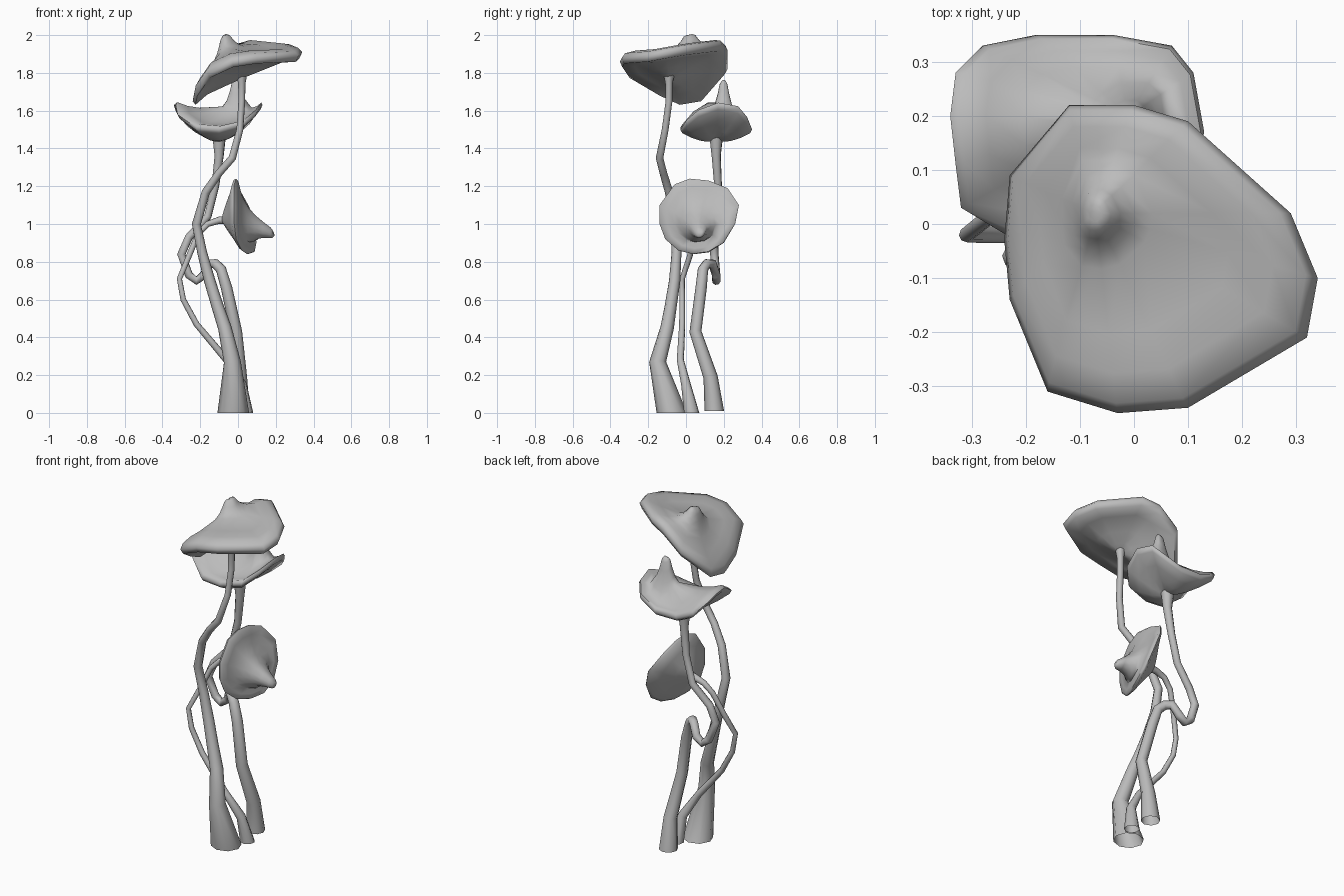
import bpy
import bmesh
from mathutils import Vector

default_cube = bpy.data.objects.get("Cube")
if default_cube:
    bpy.data.objects.remove(default_cube)

UNIT = 0.01  # all coordinates below are given in hundredths

grey = bpy.data.materials.new("plain grey")
grey.use_nodes = True
grey_color = (0.5, 0.5, 0.5, 1)
grey.diffuse_color = grey_color
grey.node_tree.nodes["Principled BSDF"].inputs["Base Color"].default_value = grey_color


def point(values):
    return Vector(values) * UNIT


def smooth(obj, angle):
    bpy.ops.object.select_all(action="DESELECT")
    obj.select_set(True)
    bpy.context.view_layer.objects.active = obj
    bpy.ops.object.shade_smooth_by_angle(angle=angle)


def make_stem(name, path):
    """Tapered tube through (x, y, z, radius) stations, open at the ground."""
    curve = bpy.data.curves.new(name, "CURVE")
    curve.dimensions = "3D"
    curve.bevel_depth = UNIT
    curve.bevel_resolution = 2
    spline = curve.splines.new("POLY")
    spline.points.add(len(path) - 1)
    for target, (x, y, z, radius) in zip(spline.points, path):
        target.co = (*point((x, y, z)), 1)
        target.radius = radius
    obj = bpy.data.objects.new(name, curve)
    bpy.context.collection.objects.link(obj)
    bpy.ops.object.select_all(action="DESELECT")
    obj.select_set(True)
    bpy.context.view_layer.objects.active = obj
    bpy.ops.object.convert(target="MESH")
    # flatten the foot onto the ground
    foot = path[0][2] * UNIT
    for vert in obj.data.vertices:
        if vert.co.z < foot + 0.05:
            vert.co.z = foot
    obj.data.materials.clear()
    obj.data.materials.append(grey)
    smooth(obj, 1.2)


def make_cap(name, rim, base, spike, socket, width, sag, bow, lip):
    """Thin dish: a spike rises from base, the underside narrows to the socket."""
    rim = [point(p) for p in rim]
    base, spike, socket = point(base), point(spike), point(socket)
    up = spike.normalized()
    rings = []
    # spike, as rings of fixed radius
    for radius, height in ((0.8, 1), (1.6, 0.92), (2.4, 0.65), (3.6, 0.35), (5.2, 0.15)):
        rings.append([base + (p - base).normalized() * radius * width * UNIT
                      + (spike * height) + up * sag * (1 - height) * UNIT for p in rim])
    # upper surface out to the rim
    for t, lift in ((0.6, sag), (0.8, sag), (0.95, lip)):
        rings.append([base.lerp(p, t) + up * lift * UNIT for p in rim])
    rings.append(rim)
    # underside back to the stem
    for t, lift in ((0.95, -lip), (0.7, bow), (0.4, bow), (0.18, bow * 0.6), (0.06, 0)):
        rings.append([socket.lerp(p, t) + up * lift * UNIT for p in rim])

    bm = bmesh.new()
    loops = [[bm.verts.new(co) for co in ring] for ring in rings]
    count = len(rim)
    for inner, outer in zip(loops, loops[1:]):
        for i in range(count):
            j = (i + 1) % count
            bm.faces.new((inner[i], inner[j], outer[j], outer[i]))
    bm.faces.new(loops[0])
    bm.faces.new(loops[-1])
    bmesh.ops.recalc_face_normals(bm, faces=bm.faces)
    mesh = bpy.data.meshes.new(name)
    bm.to_mesh(mesh)
    bm.free()
    mesh.materials.append(grey)
    obj = bpy.data.objects.new(name, mesh)
    bpy.context.collection.objects.link(obj)
    smooth(obj, 1.2)


# stems
make_stem("tall_stem", [
    (-2.5, -7.5, 0, 8.4), (-3, -15, 27, 4.5), (-7, -10, 45, 3.6), (-11, -8, 57, 3.2),
    (-15, -6, 70, 3), (-19, -5, 85, 2.6), (-22, -6, 100, 2.4), (-17, -9, 117, 2.2),
    (-10, -12, 127, 2), (-3, -14, 135, 2), (1, -11, 150, 1.8), (2, -9, 165, 1.8),
    (2, -9, 174, 1.9), (2, -9, 180, 3)])
make_stem("hooked_stem", [
    (1, 15, 1, 5.2), (1, 13, 19, 3.8), (-1, 5, 43, 3.2), (-6, 8, 66, 3),
    (-9, 9, 76, 2.8), (-12, 11, 79, 2.6), (-15, 14, 79, 2.5), (-18, 16, 73, 2.4),
    (-22, 16, 70, 2.3), (-26, 16, 73, 2.3), (-30, 15, 84, 2.3), (-26, 15, 93, 2.2),
    (-16, 17, 104, 2.1), (-12, 17, 120, 2.1), (-10, 16, 136, 2.5), (-10, 16, 147, 3.8)])
make_stem("thin_stem", [
    (4, 3, 0, 4.2), (2, 0, 15, 2.6), (-6, -3, 28, 1.9), (-22, -2, 47, 1.6),
    (-29, -2, 60, 1.5), (-31, -2, 71, 1.4), (-26, 2, 83, 1.5), (-21, 5, 95, 1.5),
    (-16, 6, 100, 1.6), (-10, 6, 102, 1.9), (-5, 6, 102, 2.5)])

# caps
make_cap("top_cap", [
    (-24, -3, 165), (-23, 9, 167), (-12, 22, 182), (0, 22, 192), (10, 19, 195),
    (29, 2, 193), (34, -10, 191), (32, -21, 189), (10, -34, 188),
    (-3, -35, 186), (-16, -31, 180), (-23, -14, 170)],
    base=(-6.5, 2, 187), spike=(-1, 0, 13), socket=(2, -9, 177),
    width=2, sag=4, bow=0, lip=2.5)
make_cap("middle_cap", [
    (-34, 20, 163), (-33, 28, 160), (-28, 33, 154), (-18, 35, 150), (-4, 35, 150),
    (7, 33, 155), (11, 28, 161), (13, 17, 163), (10, 6, 159), (3, -1, 153),
    (-10, -3, 150), (-22, -3, 151), (-32, 3, 158), (-33, 11, 163)],
    base=(-1, 20, 158), spike=(0, 0, 18), socket=(-10, 16, 144),
    width=1.4, sag=0.5, bow=-2.5, lip=1.5)
make_cap("side_cap", [
    (-2, -14, 110), (-2, -6, 121), (-1, 2, 124), (-1, 12, 123), (0, 22, 119),
    (5, 28, 110), (8, 26, 100), (9, 20, 90), (8, 12, 85), (5, 4, 84),
    (2, -4, 86), (-1, -11, 92), (-2, -14, 100)],
    base=(5.5, 6, 101), spike=(13.5, 1, -6), socket=(-9, 6, 102),
    width=1.8, sag=0.8, bow=-0.5, lip=1)
